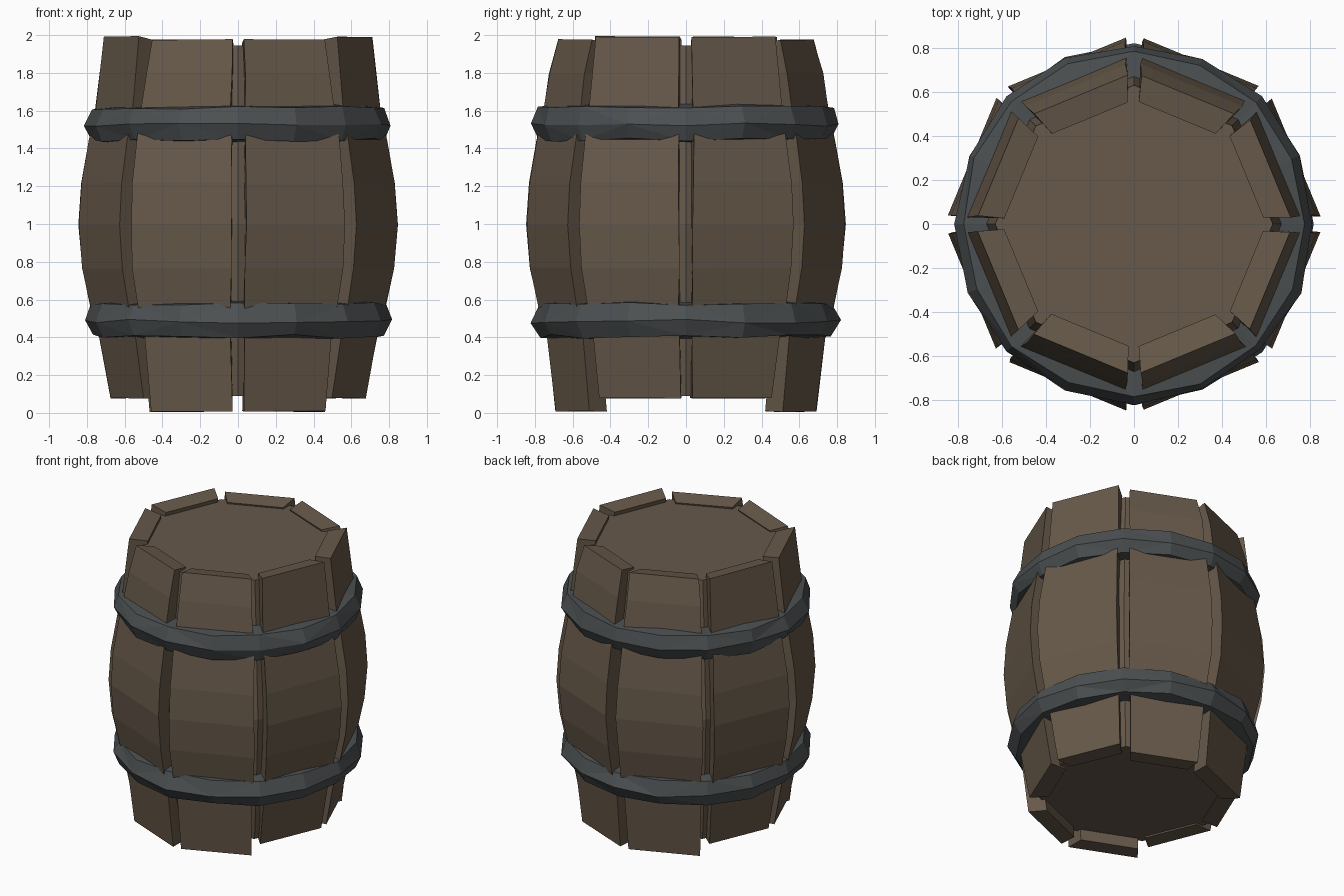
import bpy, math, random
from mathutils import Vector

if "Cube" in bpy.data.objects:
    bpy.data.objects.remove(bpy.data.objects["Cube"])

random.seed(4)


def material(name, rgb):
    m = bpy.data.materials.new(name)
    m.diffuse_color = (*rgb, 1)
    m.use_nodes = True
    m.node_tree.nodes["Principled BSDF"].inputs["Base Color"].default_value = m.diffuse_color
    return m


WOOD = material("wood", (0.135, 0.1, 0.068))
IRON = material("iron", (0.072, 0.08, 0.083))


def make(name, verts, faces, mat):
    me = bpy.data.meshes.new(name)
    me.from_pydata(verts, [], faces)
    me.materials.append(mat)
    ob = bpy.data.objects.new(name, me)
    bpy.context.collection.objects.link(ob)
    return ob


def skin(rings, closed_loop=False):
    """Quads between successive rings; capped ends unless looped."""
    n, m = len(rings[0]), len(rings)
    verts = [v for r in rings for v in r]
    faces = []
    for i in range(m if closed_loop else m - 1):
        a, b = i * n, ((i + 1) % m) * n
        for j in range(n):
            k = (j + 1) % n
            faces.append((a + j, a + k, b + k, b + j))
    if not closed_loop:
        faces.append(tuple(reversed(range(n))))
        faces.append(tuple(range((m - 1) * n, m * n)))
    return verts, faces


def jit(a):
    return random.uniform(-a, a)


# (corner reach, z) profiles: side staves and front/back staves
BELLY = [(0.735, 0.4), (0.782, 0.57), (0.825, 0.77), (0.845, 1.0),
         (0.83, 1.22), (0.79, 1.45), (0.755, 1.61)]
SIDE = [(0.675, 0.075)] + BELLY + [(0.71, 1.995)]
FRONT = [(0.69, 0.005)] + BELLY + [(0.725, 1.8), (0.675, 1.98)]

# Eight separate bowed staves
for k in range(8):
    ang = math.radians(22.5 + 45 * k)
    nrm = Vector((math.cos(ang), math.sin(ang), 0))
    tan = Vector((-nrm.y, nrm.x, 0))
    profile = SIDE if k in (0, 3, 4, 7) else FRONT
    rings = []
    for i, (reach, z) in enumerate(profile):
        d = reach / 1.062
        end = 1 if i == len(profile) - 1 else 0
        ring = []
        for depth, side in ((0, -1), (0, 1), (0.115, 1), (0.115, -1)):
            r = d - depth
            drop = 0.02 * end if depth else 0
            p = nrm * r + tan * side * (r * 0.36 + jit(0.006))
            p.z = z - drop + (abs(jit(0.005)) if i == 0 else -abs(jit(0.006)))
            ring.append(p)
        rings.append(ring)
    make(f"stave_{k + 1}", *skin(rings), WOOD)

# Eight-sided inner body with recessed lid and base
rings = [[Vector((r * math.cos(math.pi / 4 * s), r * math.sin(math.pi / 4 * s), z))
          for s in range(8)]
         for r, z in ((0.615, 0.09), (0.68, 0.45), (0.745, 1.0), (0.68, 1.55), (0.63, 1.945))]
make("inner_body", *skin(rings), WOOD)


# Rough faceted iron hoops
def hoop(name, zc):
    rings = []
    for s in range(16):
        a = math.tau * s / 16
        ring = []
        for r, dz in ((0.66, -0.09), (0.775, -0.085), (0.815, -0.005),
                      (0.78, 0.085), (0.66, 0.1)):
            rr = r + jit(0.008)
            ring.append(Vector((rr * math.cos(a), rr * math.sin(a), zc + dz + jit(0.011))))
        rings.append(ring)
    verts, faces = skin(rings, True)
    # alternate the triangle split for the hammered look
    tris = []
    for i, (a, b, c, d) in enumerate(faces):
        if (i // 5 + i % 5) % 2:
            tris += [(a, c, b), (a, d, c)]
        else:
            tris += [(a, d, b), (b, d, c)]
    make(name, verts, tris, IRON)


hoop("lower_hoop", 0.49)
hoop("upper_hoop", 1.53)
